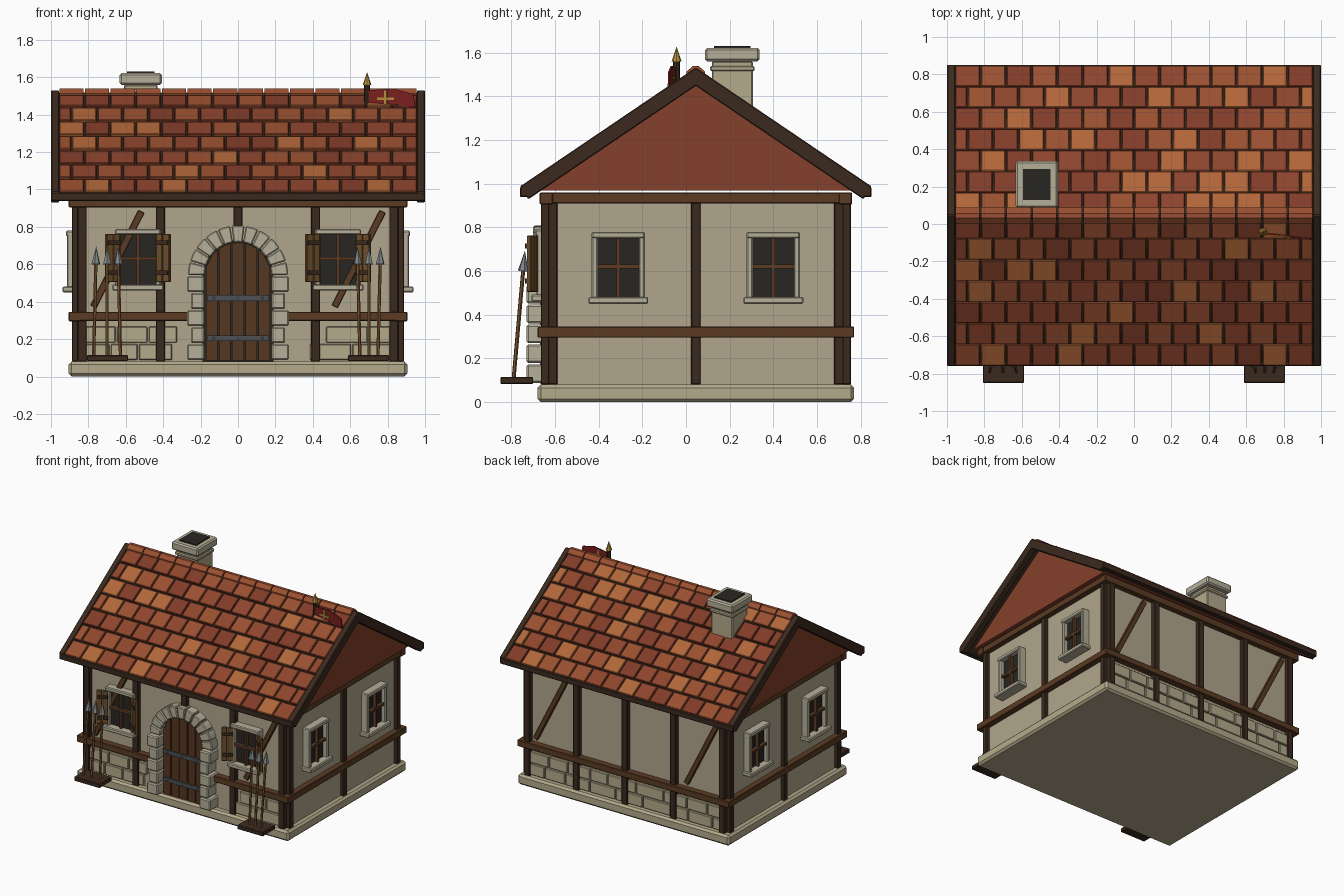
import bpy, bmesh, math, random
from mathutils import Matrix, Vector

if "Cube" in bpy.data.objects:
    bpy.data.objects.remove(bpy.data.objects["Cube"])

random.seed(4)
T, R = Matrix.Translation, Matrix.Rotation
YC = 0.045                      # house centre line (ridge)
parts, mats = {}, {}

COL = dict(wall=(176, 165, 140), stone=(178, 168, 138), trim=(180, 174, 152), dark=(62, 46, 36),
           beam=(92, 62, 40), plank=(86, 58, 38), shutter=(112, 80, 48), glass=(44, 42, 38),
           iron=(78, 82, 86), steel=(125, 132, 136), shaft=(124, 88, 54), gold=(176, 140, 62),
           flag=(120, 36, 34), gable=(132, 66, 46), tile0=(140, 70, 48), tile1=(152, 80, 52),
           tile2=(128, 62, 44), tile3=(176, 102, 60))


def mat(key):
    if key not in mats:
        m = bpy.data.materials.new(key)
        m.diffuse_color = [(c / 255) ** 2.2 for c in COL[key]] + [1]
        m.use_nodes = True
        m.node_tree.nodes["Principled BSDF"].inputs["Base Color"].default_value = m.diffuse_color
        mats[key] = m
    return mats[key]


def part(name, key, bevel=0):
    if name not in parts:
        parts[name] = (bmesh.new(), key, bevel)
    return parts[name][0]


def box(bm, x0, x1, y0, y1, z0, z1, M=Matrix()):
    c = Vector(((x0 + x1) / 2, (y0 + y1) / 2, (z0 + z1) / 2))
    bmesh.ops.create_cube(bm, size=1, matrix=M @ T(c) @ Matrix.Diagonal((x1 - x0, y1 - y0, z1 - z0, 1)))


def prism(bm, pts, y0, y1, M=Matrix()):
    """Extrude an x-z outline along y."""
    a = [bm.verts.new(M @ Vector((x, y0, z))) for x, z in pts]
    b = [bm.verts.new(M @ Vector((x, y1, z))) for x, z in pts]
    fs = [bm.faces.new(a), bm.faces.new(b[::-1])]
    for i in range(len(pts)):
        j = (i + 1) % len(pts)
        fs.append(bm.faces.new((a[j], a[i], b[i], b[j])))
    bmesh.ops.recalc_face_normals(bm, faces=fs)


def rod(bm, p, q, r0, r1, seg=6):
    p, q = Vector(p), Vector(q)
    d = q - p
    M = T((p + q) / 2) @ d.to_track_quat('Z', 'Y').to_matrix().to_4x4()
    bmesh.ops.create_cone(bm, cap_ends=True, segments=seg, radius1=r0, radius2=r1, depth=d.length, matrix=M)


# plinth and plaster walls
box(part('plinth', 'stone', .015), -.905, .905, -.68, .77, 0, .08)
box(part('walls', 'wall'), -.86, .86, -.63, .72, .07, .955)

# timber frame, front and back (the back is the front turned about the centre)
posts, beams = part('wall_posts', 'dark', .004), part('wall_beams', 'beam', .004)
braces, stones = part('diagonal_braces', 'beam', .003), part('wall_stones', 'stone', .008)
for back in (False, True):
    M = T((0, YC, 0)) @ (R(math.pi, 4, 'Z') if back else Matrix())
    f = -.675                   # wall face in this frame
    for x in (-.833, -.415, 0, .415, .833):
        box(posts, x - .024, x + .024, f - .035, f + .02, .08 if back or x else .78, .92, M)
    box(beams, -.905, .905, f - .04, f + .02, .905, .96, M)
    for x0, x1 in ([(-.905, .905)] if back else [(-.905, -.26), (.26, .905)]):
        box(beams, x0, x1, f - .05, f + .02, .297, .345, M)
    for x in (-.645, .645):
        tilt = math.atan2(.26, .515) * (-1 if back else 1)
        B = M @ T((x, f - .008, .628)) @ R(tilt if not back else -tilt, 4, 'Y')
        box(braces, -.018, .018, -.015, .02, -.285, .285, B)
    for row in range(2):
        x = -.85
        while x < .84:
            x1 = min(x + random.uniform(.14, .25), .85)
            if back or x > .26 or x1 < -.26:
                box(stones, x + .004, x1 - .004, f - .022, f + .01, .088 + row * .093, .174 + row * .093, M)
            x = x1

# timber frame, both ends
for s in (-1, 1):
    M = T((0, YC, 0)) @ R(s * math.pi / 2, 4, 'Z')
    for y in (-.655, 0, .655):
        box(posts, y - .022, y + .022, -.888, -.84, .08, .92, M)
    box(beams, -.712, .712, -.9, -.84, .91, .96, M)
    box(beams, -.725, .725, -.905, -.84, .295, .345, M)


# windows
def window(M, shutters):
    fr = part('window_frames', 'trim', .006)
    for s in (-1, 1):
        box(fr, s * .108 - .014, s * .108 + .014, -.055, .01, .48, .78, M)
    box(fr, -.122, .122, -.06, .01, .755, .785, M)
    box(fr, -.137, .137, -.078, .01, .455, .487, M)
    box(part('window_panes', 'glass'), -.098, .098, -.02, .01, .48, .76, M)
    bars = part('window_bars', 'beam')
    box(bars, -.008, .008, -.045, -.015, .485, .757, M)
    box(bars, -.096, .096, -.045, -.015, .617, .635, M)
    if shutters:
        for s in (-1, 1):
            S = M @ T((s * .1, -.045, 0)) @ R(-s * .55, 4, 'Z')
            sh = part('shutters', 'shutter', .003)
            for i in range(2):
                a, b = s * (.002 + i * .043), s * (.042 + i * .043)
                box(sh, min(a, b), max(a, b), -.012, .01, .50, .757, S)
            for z in (.55, .71):
                a, b = s * .004, s * .082
                box(part('shutter_battens', 'dark'), min(a, b), max(a, b), -.022, -.01, z - .012, z + .012, S)


for s in (-1, 1):
    window(T((s * .535, -.63, .005)), True)
    for y in (-.355, .355):
        window(T((s * .86, YC + y, -.005)) @ R(s * math.pi / 2, 4, 'Z'), False)

# arched door with stone surround
jamb, SP, RI, RO = part('door_jamb_stones', 'trim', .008), .54, .178, .268
for s in (-1, 1):
    for i in range(5):
        z, o = .085 + i * .091, .272 if i % 2 == 0 else .252
        box(jamb, min(s * RI, s * o), max(s * RI, s * o), -.73, -.62, z + .003, z + .088)
arch = part('door_arch_stones', 'trim', .006)
N = 11
for i in range(N):
    a0, a1 = math.pi * i / N + .012, math.pi * (i + 1) / N - .012
    ring = [(RO, a0), (RO, (a0 + a1) / 2), (RO, a1), (RI, a1), (RI, (a0 + a1) / 2), (RI, a0)]
    prism(arch, [(r * math.cos(a), SP + r * math.sin(a)) for r, a in ring], -.70, -.62)
arcpts = [(.19 * math.cos(math.pi * i / 12), SP + .19 * math.sin(math.pi * i / 12)) for i in range(13)]
prism(part('door_recess', 'glass'), [(-.19, .08)] + [(.19, .08)] + arcpts, -.645, -.62)
for i in range(5):
    x0, x1 = -.175 + i * .07 + .004, -.175 + (i + 1) * .07 - .004
    top = [(x, SP + math.sqrt(.176 ** 2 - x * x)) for x in (x1, (x0 + x1) / 2, x0)]
    prism(part('door_planks', 'plank'), [(x0, .085), (x1, .085)] + top, -.668, -.64)
for z in (.205, .42):
    box(part('door_iron_bands', 'iron'), -.165, .165, -.68, -.66, z - .015, z + .015)
    for x in (-.13, 0, .13):
        rod(part('door_rivets', 'steel'), (x, -.676, z), (x, -.688, z), .008, .005)

# spear racks
for s in (-1, 1):
    box(part('rack_bases', 'dark', .004), s * .698 - .11, s * .698 + .11, -.85, -.70, .083, .115)
    for x in (.64, .70, .76):
        b, t = Vector((s * x, -.79, .1)), Vector((s * x, -.745, .61))
        b.x += .012 * (.70 - x) / .06
        d = (t - b).normalized()
        rod(part('spear_shafts', 'shaft'), b, t, .009, .009)
        rod(part('spear_heads', 'steel'), t - d * .01, t + d * .085, .024, 0)

# roof body, slab, tiles, barge boards
prism(part('gable_body', 'gable'), [(-.765, .968), (.765, .968), (0, 1.488)], -.92, .92,
      T((0, YC, 0)) @ R(math.pi / 2, 4, 'Z'))
ANG, L = math.atan2(.545, .805), math.hypot(.545, .805)
W, P = .137, (L - .015) / 7
for s in (-1, 1):
    M = T((0, YC, 1.53)) @ R(math.pi if s < 0 else 0, 4, 'Z') @ R(-ANG, 4, 'X')
    box(part('roof_slab', 'dark'), -.965, .965, 0, L - .015, -.05, -.014, M)
    for k in range(7):
        x = -7 * W - (W / 2 if k % 2 else 0)
        while x < 7 * W - .01:
            x0, x1 = max(x, -7 * W) + .004, min(x + W, 7 * W) - .004
            n = random.choices(range(4), (4, 4, 4, 2))[0]
            Q = M @ T((0, .015 + (k + .5) * P, -.013)) @ R(.06, 4, 'X')
            box(part(f'roof_tiles_{n + 1}', f'tile{n}', .004), x0, x1, -P / 2 + .004, P / 2 - .004, -.012, .012, Q)
            x += W
    for e in (-1, 1):
        box(part('barge_boards', 'dark', .005), e * .978 - .022, e * .978 + .022, 0, L, -.068, .002, M)
    y = YC + s * .785
    box(part('eave_boards', 'dark', .005), -1, 1, y - .02, y + .02, .938, .984)

# ridge caps
for i in range(14):
    x = -7 * W + i * W
    prism(part('ridge_caps', 'tile1'), [(-.042, 1.505), (0, 1.485), (.042, 1.505), (.042, 1.514), (.012, 1.54),
          (-.012, 1.54), (-.042, 1.514)], -x - W + .004, -x - .004, T((0, YC, 0)) @ R(math.pi / 2, 4, 'Z'))

# chimney
CX, CY = -.52, .212
ch = part('chimney', 'stone', .006)
for h, k, z0, z1 in ((.09, .094, 1.25, 1.56), (.1, .102, 1.515, 1.54)):
    box(ch, CX - h, CX + h, CY - k, CY + k, z0, z1)
cap = part('chimney_cap', 'trim', .01)
box(cap, CX - .113, CX + .113, CY - .125, CY + .125, 1.56, 1.622)
box(part('chimney_opening', 'glass'), CX - .073, CX + .073, CY - .083, CY + .083, 1.59, 1.63)

# flag pole and pennant with cross
rod(part('flag_pole', 'dark'), (.69, -.043, 1.42), (.69, -.043, 1.565), .016, .016, 8)
rod(part('pole_finial', 'gold'), (.69, -.043, 1.56), (.69, -.043, 1.628), .023, 0, 8)
F = T((.70, -.05, 0)) @ R(-.12, 4, 'Z')
prism(part('flag', 'flag'), [(0, 1.45), (.25, 1.44), (.24, 1.51), (.13, 1.54), (0, 1.53)], -.004, .004, F)
for hw, hh in ((.045, .007), (.007, .045)):
    box(part('flag_cross', 'gold'), .09 - hw, .09 + hw, -.009, .006, 1.485 - hh, 1.485 + hh, F)

# turn the collected parts into objects
for name, (bm, key, bevel) in parts.items():
    me = bpy.data.meshes.new(name)
    bm.to_mesh(me)
    bm.free()
    me.materials.append(mat(key))
    ob = bpy.data.objects.new(name, me)
    bpy.context.collection.objects.link(ob)
    if bevel:
        mod = ob.modifiers.new('bevel', 'BEVEL')
        mod.width, mod.segments = bevel, 1
